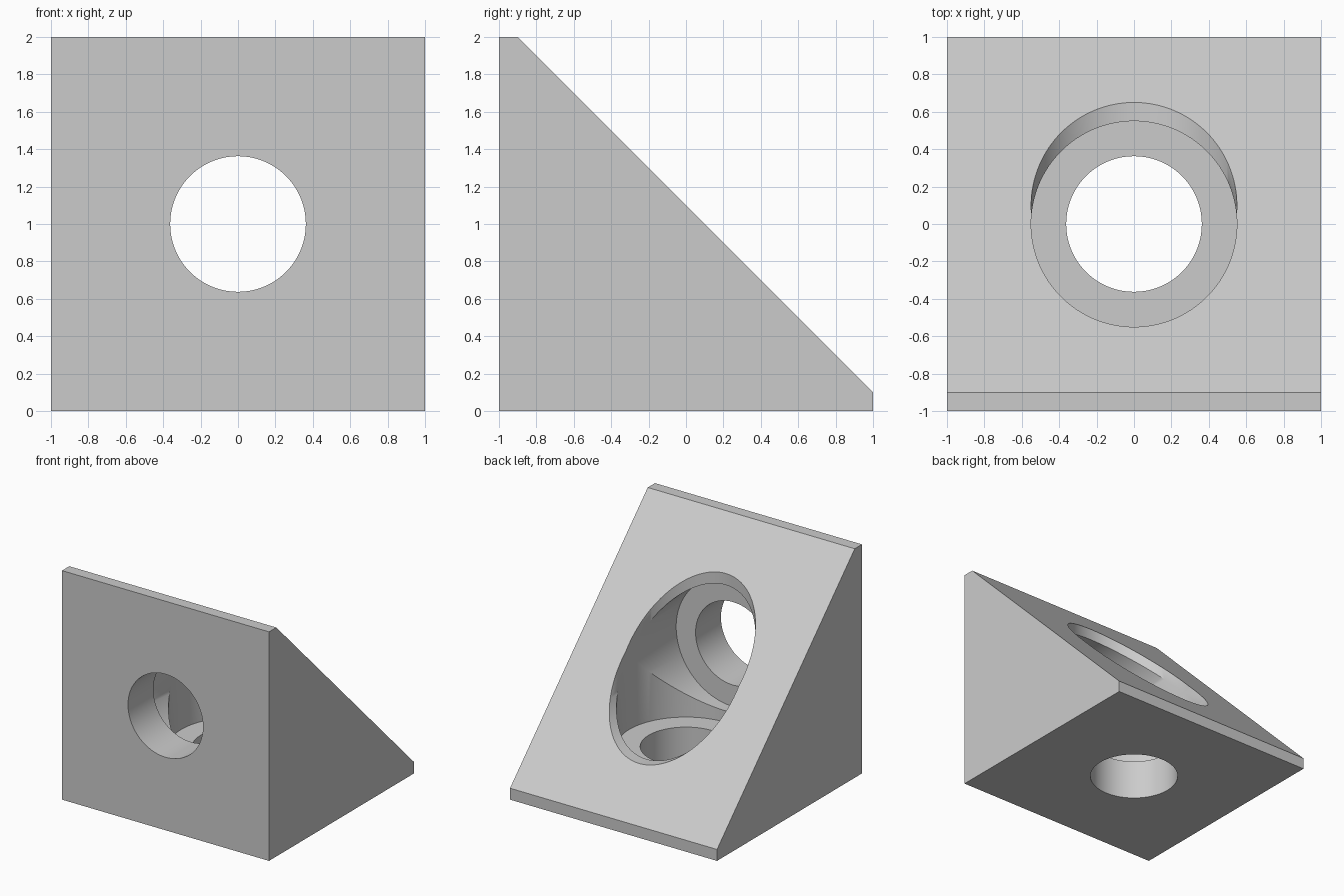
import bpy
import bmesh
from math import pi, radians
from mathutils import Matrix

cube = bpy.data.objects.get("Cube")
if cube:
    bpy.data.objects.remove(cube, do_unlink=True)

HOLE_RADIUS, BORE_RADIUS, WALL = 0.3625, 0.55, 0.35

grey = bpy.data.materials.new("light grey")
grey.use_nodes = True
colour = (0.6, 0.6, 0.6, 1)
grey.diffuse_color = colour
grey.node_tree.nodes["Principled BSDF"].inputs["Base Color"].default_value = colour


def add_object(name, bm):
    bmesh.ops.recalc_face_normals(bm, faces=bm.faces)
    mesh = bpy.data.meshes.new(name)
    bm.to_mesh(mesh)
    bm.free()
    mesh.materials.append(grey)
    obj = bpy.data.objects.new(name, mesh)
    bpy.context.collection.objects.link(obj)
    return obj


def drill(name, radius, start, end, turn):
    """Cylinder along z from start to end, turned about the block's x axis."""
    bm = bmesh.new()
    place = turn @ Matrix.Translation((0, 0, (start + end) / 2))
    bmesh.ops.create_cone(bm, cap_ends=True, segments=128, radius1=radius,
                          radius2=radius, depth=end - start, matrix=place)
    obj = add_object(name, bm)
    obj.hide_render = True
    return obj


# Wedge block: side profile with two blunt tips, extruded across the width
bm = bmesh.new()
profile = [(-1, 0), (1, 0), (1, 0.1), (-0.9, 2), (-1, 2)]
side = bm.faces.new([bm.verts.new((-1, y, z)) for y, z in profile])
sweep = bmesh.ops.extrude_face_region(bm, geom=[side])
bmesh.ops.translate(bm, vec=(2, 0, 0),
                    verts=[v for v in sweep["geom"] if isinstance(v, bmesh.types.BMVert)])
block = add_object("bracket_block", bm)

# Counterbored bolt holes: one through the base, one through the front wall
upright = Matrix.Identity(4)
level = Matrix.Translation((0, -1, 1)) @ Matrix.Rotation(-pi / 2, 4, "X")
cutters = []
for label, turn in (("base", upright), ("wall", level)):
    cutters.append(drill(label + "_counterbore", BORE_RADIUS, WALL, 2.5, turn))
    cutters.append(drill(label + "_bolt_hole", HOLE_RADIUS, -0.5, 1, turn))

bpy.ops.object.select_all(action="DESELECT")
block.select_set(True)
bpy.context.view_layer.objects.active = block
for cutter in cutters:
    cut = block.modifiers.new(cutter.name, "BOOLEAN")
    cut.operation = "DIFFERENCE"
    cut.solver = "EXACT"
    cut.object = cutter
    bpy.ops.object.modifier_apply(modifier=cut.name)
    bpy.data.objects.remove(cutter, do_unlink=True)

# Smooth bores with crisp rims
bpy.ops.object.shade_smooth_by_angle(angle=radians(30))
